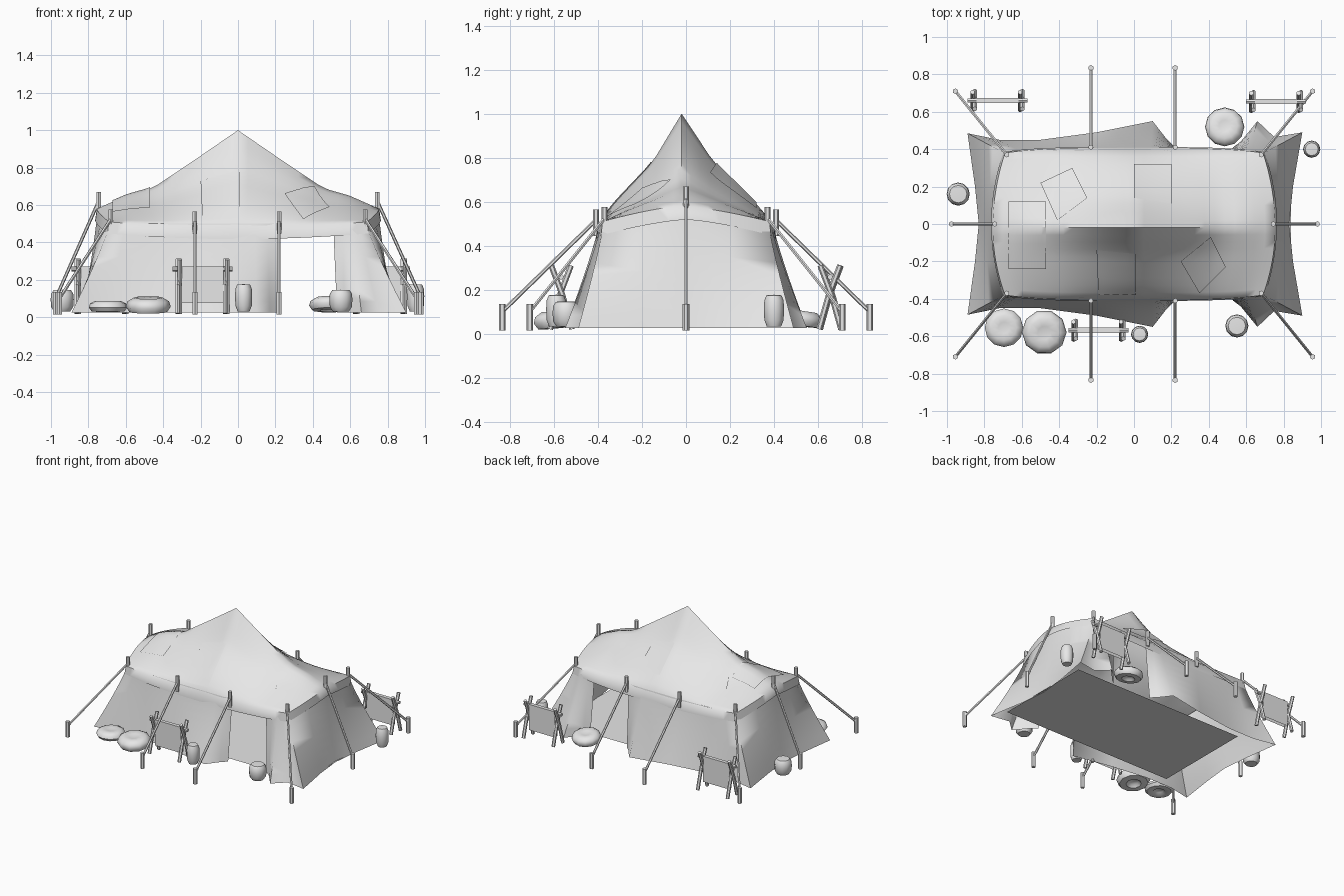
import bpy, bmesh, math
from mathutils import Vector
from mathutils.bvhtree import BVHTree

if "Cube" in bpy.data.objects:
    bpy.data.objects.remove(bpy.data.objects["Cube"])

mat = bpy.data.materials.new("pale grey")
mat.use_nodes = True
mat.diffuse_color = (0.8, 0.8, 0.8, 1)
mat.node_tree.nodes["Principled BSDF"].inputs["Base Color"].default_value = (0.8, 0.8, 0.8, 1)


def finish(name, bm, angle=40):
    bmesh.ops.remove_doubles(bm, verts=bm.verts, dist=0.0005)
    mesh = bpy.data.meshes.new(name)
    bm.to_mesh(mesh)
    bm.free()
    obj = bpy.data.objects.new(name, mesh)
    bpy.context.collection.objects.link(obj)
    mesh.materials.append(mat)
    bpy.ops.object.select_all(action='DESELECT')
    obj.select_set(True)
    bpy.context.view_layer.objects.active = obj
    bpy.ops.object.shade_smooth_by_angle(angle=math.radians(angle))
    return obj


def sheet(bm, rows):
    """Quad surface through rows of points."""
    grid = [[bm.verts.new(p) for p in row] for row in rows]
    for a, b in zip(grid, grid[1:]):
        for k in range(len(a) - 1):
            bm.faces.new((a[k], a[k + 1], b[k + 1], b[k]))


def interp(x, pts):
    for (x0, y0), (x1, y1) in zip(pts, pts[1:]):
        if x <= x1:
            return y0 + (y1 - y0) * (x - x0) / (x1 - x0)
    return pts[-1][1]


def rod(bm, a, b, r, sides=6):
    """Capped rod between two points."""
    a, b = Vector(a), Vector(b)
    d = b - a
    m = d.to_track_quat('Z', 'Y').to_matrix().to_4x4()
    m.translation = (a + b) / 2
    bmesh.ops.create_cone(bm, cap_ends=True, segments=sides, radius1=r, radius2=r,
                          depth=d.length, matrix=m)


# Roof: peaked canopy with sagging sides, rounded over into a short hanging rim
RIDGE = [(0, 1), (0.22, 0.85), (0.46, 0.69), (0.6, 0.65), (0.76, 0.58)]
SAG = [(0, 1), (0.35, 0.57), (0.78, 0.23), (0.93, 0.09), (1, 0)]


def roof_point(u, v, rim=False):
    x = u * (0.755 - 0.065 * v * v)
    y = v * (0.405 - 0.025 * u ** 4)
    eave = 0.48 + 0.03 * u * u
    t = abs(v)
    fall = interp(t, SAG) * (1 - u * u) + (1 - t ** 1.4) * u * u
    z = eave + (interp(abs(u) * 0.76, RIDGE) - eave) * fall
    if rim:
        return (x * 1.012, y * 1.015, z - 0.062)
    return (x, y - 0.02 * (1 - t), z)


NU, NV = 28, 20
bm = bmesh.new()
rows = []
for j in range(-1, NV + 2):
    row = []
    for i in range(-1, NU + 2):
        ci, cj = min(max(i, 0), NU), min(max(j, 0), NV)
        row.append(roof_point(2 * ci / NU - 1, 2 * cj / NV - 1, ci != i or cj != j))
    rows.append(row)
sheet(bm, rows)
roof = finish("roof_canopy", bm, 62)
tree = BVHTree.FromPolygons([v.co for v in roof.data.vertices],
                            [p.vertices for p in roof.data.polygons])


# Walls: (top x, top y, base x, base y) along the front, mirrored to the back
def wall(name, half):
    path = half + [(a, -b, c, -d) for a, b, c, d in reversed(half[:-1])]
    rows = []
    for k in range(9):
        t = k / 8
        row = []
        for tx, ty, bx, by in path:
            top = 0.575 - 0.075 * min(1, abs(ty) / 0.38) ** 1.4
            s = t ** 1.15
            row.append((tx + (bx - tx) * s, ty + (by - ty) * s, top + (0.025 - top) * t))
        rows.append(row)
    bm = bmesh.new()
    sheet(bm, rows)
    return finish(name, bm, 85)


wall("right_wall", [(0.22, -0.385, 0.21, -0.42), (0.16, -0.395, 0.17, -0.46),
                    (0.09, -0.395, 0.1, -0.55), (-0.23, -0.395, -0.2, -0.49),
                    (-0.5, -0.39, -0.5, -0.45), (-0.6, -0.385, -0.72, -0.45),
                    (-0.685, -0.375, -0.89, -0.485), (-0.73, -0.2, -0.85, -0.2),
                    (-0.75, 0, -0.83, 0)])
wall("left_wall", [(0.51, -0.385, 0.53, -0.41), (0.56, -0.385, 0.57, -0.44),
                   (0.61, -0.385, 0.66, -0.55), (0.65, -0.38, 0.75, -0.465),
                   (0.685, -0.375, 0.9, -0.49), (0.73, -0.2, 0.85, -0.2),
                   (0.75, 0, 0.83, 0)])

# Ground sheet, pulled towards the doorway end
bm = bmesh.new()
sheet(bm, [[(-0.62, y, 0.032), (0.84, y, 0.032)] for y in (-0.385, 0.395)])
finish("floor_sheet", bm)

# Cloth patches lying on the roof
PATCHES = [((-0.2, -0.14), (0.01, -0.16), (0.01, -0.38), (-0.19, -0.38)),
           ((0.25, -0.2), (0.41, -0.07), (0.49, -0.23), (0.35, -0.37)),
           ((-0.67, 0.12), (-0.47, 0.12), (-0.47, -0.24), (-0.67, -0.24)),
           ((-0.5, 0.22), (-0.33, 0.3), (-0.25, 0.14), (-0.41, 0.02)),
           ((0, 0.32), (0.2, 0.32), (0.2, 0.11), (0, 0.14))]
for quad in PATCHES:
    a, b, c, d = [Vector(p) for p in quad]
    rows = []
    for j in range(9):
        row = []
        for i in range(9):
            p = a.lerp(b, i / 8).lerp(d.lerp(c, i / 8), j / 8)
            hit = tree.ray_cast(Vector((p.x, p.y, 2)), Vector((0, 0, -1)))[0]
            row.append((p.x, p.y, hit.z + 0.009))
        rows.append(row)
    bm = bmesh.new()
    sheet(bm, list(reversed(rows)))
    finish("roof_patch", bm)

# Guy lines: short post at the eave, rope, peg in the ground
LINES = [(0.745, 0, 0.58, 0.98, 0), (-0.745, 0, 0.58, -0.975, 0)]
for s in (-1, 1):
    LINES += [(x, s * 0.41, 0.475, x, s * 0.835) for x in (-0.23, 0.22)]
    LINES += [(e * 0.68, s * 0.37, 0.485, e * 0.955, s * 0.71) for e in (-1, 1)]
for x, y, z, px, py in LINES:
    bm = bmesh.new()
    rod(bm, (x, y, z - 0.03), (x, y, z + 0.09), 0.014)
    finish("eave_post", bm)
    bm = bmesh.new()
    rod(bm, (x, y, z + 0.04), (px, py, 0.1), 0.009)
    finish("guy_rope", bm)
    bm = bmesh.new()
    rod(bm, (px, py, 0.015), (px, py, 0.135), 0.015)
    finish("ground_peg", bm)


# Turned objects: jars and hollow-bottomed sacks
def lathe(name, loc, profile, r, h, sides=12, tilt=0.0):
    bm = bmesh.new()
    rows = []
    for k in range(sides + 1):
        a = math.tau * k / sides
        rows.append([(r * p * math.cos(a), r * p * math.sin(a), h * q) for p, q in profile])
    sheet(bm, rows)
    bmesh.ops.remove_doubles(bm, verts=bm.verts, dist=0.0005)
    bmesh.ops.recalc_face_normals(bm, faces=bm.faces)
    obj = finish(name, bm, 50)
    obj.location = loc
    obj.rotation_euler = (tilt, 0, 0)


JAR = [(0, 0), (0.7, 0), (0.95, 0.2), (1, 0.55), (0.95, 0.82), (0.75, 0.98), (0, 1)]
SACK = [(0, 0.3), (0.3, 0.25), (0.45, 0), (0.85, 0.05), (1, 0.4), (0.93, 0.75),
        (0.65, 1), (0.3, 0.92), (0, 0.85)]
for x, y, r, h in [(0.03, -0.59, 0.046, 0.145), (0.95, 0.4, 0.046, 0.145),
                   (0.55, -0.545, 0.062, 0.115), (-0.94, 0.16, 0.062, 0.115)]:
    lathe("jar", (x, y, 0.032), JAR, r, h)
lathe("small_sack", (-0.695, -0.555, 0.028), SACK, 0.103, 0.06)
lathe("large_sack", (-0.48, -0.575, 0.025), SACK, 0.12, 0.08, 10, 0.1)
lathe("back_sack", (0.485, 0.515, 0.035), SACK, 0.105, 0.07, 12, -0.15)


# Drying racks: crossed sticks, a bar and a hanging hide
def rack(cx, cy):
    bm = bmesh.new()
    for x in (cx - 0.127, cx + 0.127):
        for s in (-1, 1):
            mid = (x + s * 0.006, cy + s * 0.008, 0.17)
            rod(bm, (x + s * 0.006, cy + s * 0.05, 0.02), mid, 0.013)
            rod(bm, mid, (x + s * 0.006, cy - s * 0.045, 0.31), 0.013)
    rod(bm, (cx - 0.16, cy, 0.258), (cx + 0.16, cy, 0.258), 0.013)
    finish("rack_frame", bm)
    bm = bmesh.new()
    front = [[(cx + i * 0.028, cy - 0.014, z) for i in range(-4, 5)]
             for z in (0.272, 0.17, 0.075)]
    back = [[(x, 2 * cy - y, z) for x, y, z in row] for row in reversed(front)]
    sheet(bm, back + front)
    finish("hanging_hide", bm)


for x, y in [(-0.19, -0.568), (-0.73, 0.66), (0.76, 0.655)]:
    rack(x, y)
